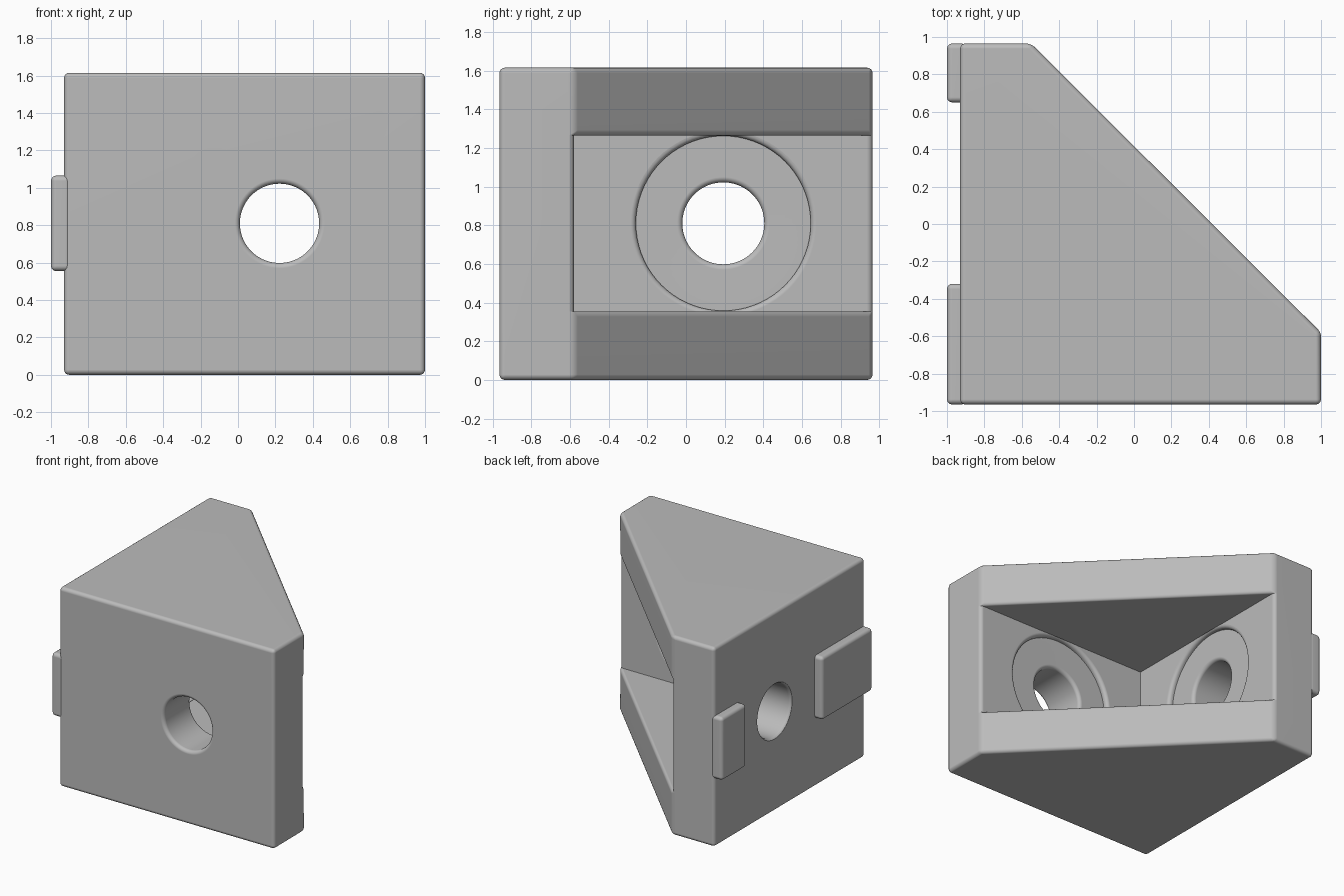
import bpy, bmesh, math
from mathutils import Matrix, Vector

if "Cube" in bpy.data.objects:
    bpy.data.objects.remove(bpy.data.objects["Cube"])

HEIGHT, FLOOR, CEILING, MID = 1.615, 0.355, 1.265, 0.81
ROUND = 0.028

grey = bpy.data.materials.new("light_grey")
grey.use_nodes = True
colour = (0.5, 0.5, 0.5, 1)
grey.diffuse_color = colour
grey.node_tree.nodes["Principled BSDF"].inputs["Base Color"].default_value = colour


def make_object(name, bm):
    bmesh.ops.recalc_face_normals(bm, faces=bm.faces)
    mesh = bpy.data.meshes.new(name)
    bm.to_mesh(mesh)
    bm.free()
    mesh.materials.append(grey)
    obj = bpy.data.objects.new(name, mesh)
    bpy.context.collection.objects.link(obj)
    return obj


def round_convex_edges(bm, width):
    bmesh.ops.recalc_face_normals(bm, faces=bm.faces)
    edges = [e for e in bm.edges if e.calc_face_angle_signed() > 0.3]
    bmesh.ops.bevel(bm, geom=edges, offset=width, segments=4, profile=0.5,
                    affect='EDGES', clamp_overlap=True)


def finish(obj):
    bpy.ops.object.select_all(action='DESELECT')
    obj.select_set(True)
    bpy.context.view_layer.objects.active = obj
    for mod in list(obj.modifiers):
        bpy.ops.object.modifier_apply(modifier=mod.name)
    bpy.ops.object.shade_smooth_by_angle(angle=math.radians(30))
    obj.modifiers.new("flat_faces", 'WEIGHTED_NORMAL').keep_sharp = True


# Bracket body: chamfered block with an open triangular pocket
A, B, C = (-0.93, -0.965), (1, -0.965), (1, -0.58)
D, E, F = (-0.55, 0.965), (-0.93, 0.965), (-0.55, -0.58)
bm = bmesh.new()
cache = {}


def vert(p, z):
    if (p, z) not in cache:
        cache[p, z] = bm.verts.new((*p, z))
    return cache[p, z]


def face(*corners):
    bm.faces.new([vert(p, z) for p, z in corners])


def wall(p, q, low, high):
    face((p, low), (q, low), (q, high), (p, high))


for z in (0, HEIGHT):
    face(*[(p, z) for p in (A, B, C, D, E)])
for p, q in ((A, B), (E, A)):
    wall(p, q, 0, HEIGHT)
for p, q in ((B, C), (E, D)):
    face((p, 0), (q, 0), (q, FLOOR), (q, CEILING), (q, HEIGHT), (p, HEIGHT))
wall(C, D, 0, FLOOR)
wall(C, D, CEILING, HEIGHT)
wall(C, F, FLOOR, CEILING)
wall(F, D, FLOOR, CEILING)
for z in (FLOOR, CEILING):
    face((C, z), (F, z), (D, z))
round_convex_edges(bm, ROUND)
body = make_object("bracket_body", bm)


# Bolt hole cutters: lathed profile with rounded rims and a shallow washer seat
def rim(radius, depth, direction):
    pts = []
    for i in range(6):
        a = math.radians(90 * i / 5)
        pts.append((radius + ROUND * (1 - math.sin(a)),
                    depth + direction * ROUND * (1 - math.cos(a))))
    return pts


def hole_cutter(name, matrix):
    hole, seat, thick, sunk = 0.212, 0.452, 0.385, 0.04
    profile = [(0, -0.05), (hole + ROUND, -0.05)]
    profile += rim(hole, 0, 1)
    profile += rim(hole, thick - sunk, -1)[::-1]
    seat_rim = rim(seat, thick, -1)[::-1]
    profile += [(seat, thick - sunk)] + seat_rim
    profile += [(seat + ROUND, thick + 0.002), (0, thick + 0.002)]
    cb = bmesh.new()
    vs = [cb.verts.new((r, 0, t)) for r, t in profile]
    es = [cb.edges.new(pair) for pair in zip(vs, vs[1:])]
    bmesh.ops.spin(cb, geom=vs + es, cent=(0, 0, 0), axis=(0, 0, 1),
                   angle=math.tau, steps=72, use_duplicate=False)
    bmesh.ops.remove_doubles(cb, verts=cb.verts, dist=0.0002)
    bmesh.ops.transform(cb, matrix=matrix, verts=cb.verts)
    return make_object(name, cb)


cutters = [
    hole_cutter("front_hole_cutter", Matrix.Translation((0.222, -0.965, MID))
                @ Matrix.Rotation(-math.pi / 2, 4, 'X')),
    hole_cutter("side_hole_cutter", Matrix.Translation((-0.935, 0.193, MID))
                @ Matrix.Rotation(math.pi / 2, 4, 'Y')),
]
for cutter in cutters:
    mod = body.modifiers.new("hole", 'BOOLEAN')
    mod.operation, mod.solver, mod.object = 'DIFFERENCE', 'EXACT', cutter
finish(body)
for cutter in cutters:
    bpy.data.objects.remove(cutter)


# Locating tabs on the right side
def tab(name, y0, y1):
    tb = bmesh.new()
    low, high = Vector((-1, y0, 0.555)), Vector((-0.895, y1, 1.065))
    size = high - low
    bmesh.ops.create_cube(tb, size=1, matrix=Matrix.Translation((low + high) / 2)
                          @ Matrix.Diagonal((*size, 1)))
    round_convex_edges(tb, ROUND)
    finish(make_object(name, tb))


tab("front_tab", -0.965, -0.32)
tab("back_tab", 0.65, 0.965)
